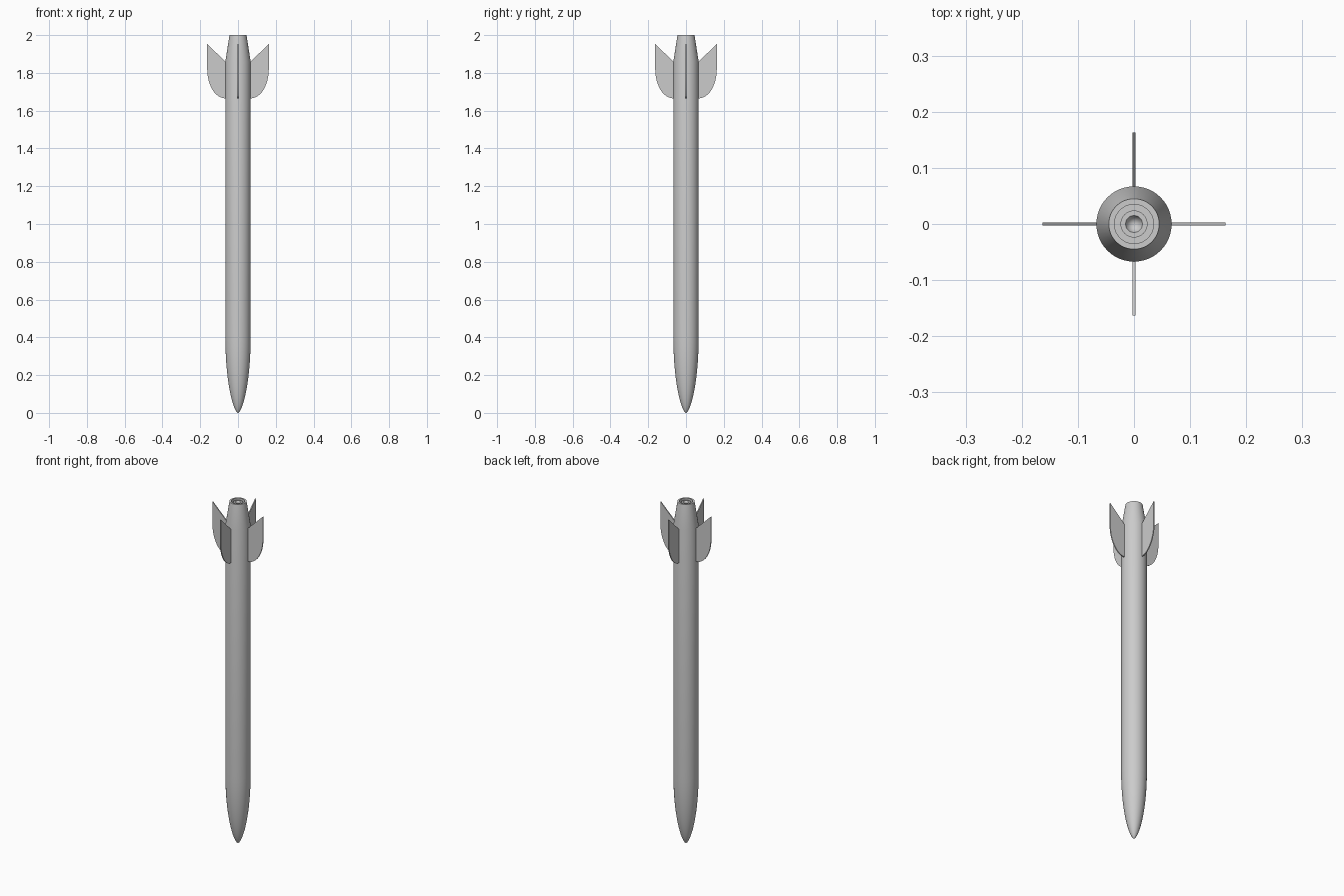
import bpy, bmesh, math

if "Cube" in bpy.data.objects:
    bpy.data.objects.remove(bpy.data.objects["Cube"], do_unlink=True)

grey = bpy.data.materials.new("light_grey")
grey.use_nodes = True
grey.diffuse_color = (0.6, 0.6, 0.6, 1)
grey.node_tree.nodes["Principled BSDF"].inputs["Base Color"].default_value = (0.6, 0.6, 0.6, 1)

R = 0.067          # body radius
NOSE, SHOULDER = 0.4, 1.86
SIDES = 48


def finish(name, bm, smooth=None):
    bmesh.ops.recalc_face_normals(bm, faces=bm.faces)
    mesh = bpy.data.meshes.new(name)
    bm.to_mesh(mesh)
    bm.free()
    mesh.materials.append(grey)
    obj = bpy.data.objects.new(name, mesh)
    bpy.context.collection.objects.link(obj)
    if smooth:
        bpy.ops.object.select_all(action='DESELECT')
        obj.select_set(True)
        bpy.context.view_layer.objects.active = obj
        bpy.ops.object.shade_smooth_by_angle(angle=math.radians(smooth))
    return obj


def lathe(name, profile):
    """Spin (radius, z) points around the z axis."""
    bm = bmesh.new()
    verts = [bm.verts.new((r, 0, z)) for r, z in profile]
    edges = [bm.edges.new(pair) for pair in zip(verts, verts[1:])]
    bmesh.ops.spin(bm, geom=verts + edges, cent=(0, 0, 0), axis=(0, 0, 1),
                   angle=math.tau, steps=SIDES, use_duplicate=False)
    bmesh.ops.remove_doubles(bm, verts=bm.verts, dist=1e-5)
    return finish(name, bm, 25)


# Hull: rounded nose, straight body, tapered tail, recessed end with nozzle
nose = []
for i in range(17):
    t = (i / 16) ** 2
    nose.append((R * (2 * t - t * t) ** 0.62, NOSE * t))
tail = [(R, SHOULDER), (0.045, 2), (0.035, 2), (0.035, 1.975), (0.024, 1.975),
        (0.024, 1.995), (0.015, 1.995), (0, 1.96)]
lathe("hull", nose + tail)

# Fins: slanted rear edge, straight outer edge, rounded leading edge
TIP, ROOT, HALF = 0.163, 0.06, 0.003
outline = [(ROOT, 1.853), (TIP, 1.953)]
for i in range(13):
    a = math.pi / 2 * i / 12
    outline.append((R + (TIP - R) * math.cos(a), 1.82 - 0.155 * math.sin(a)))
outline.append((ROOT, 1.665))

for k, side in enumerate(("left", "back", "right", "front")):
    bm = bmesh.new()
    face = bm.faces.new([bm.verts.new((x, -HALF, z)) for x, z in outline])
    ext = bmesh.ops.extrude_face_region(bm, geom=[face])
    moved = [g for g in ext["geom"] if isinstance(g, bmesh.types.BMVert)]
    bmesh.ops.translate(bm, verts=moved, vec=(0, 2 * HALF, 0))
    fin = finish(side + "_fin", bm, 25)
    fin.rotation_euler.z = k * math.pi / 2
